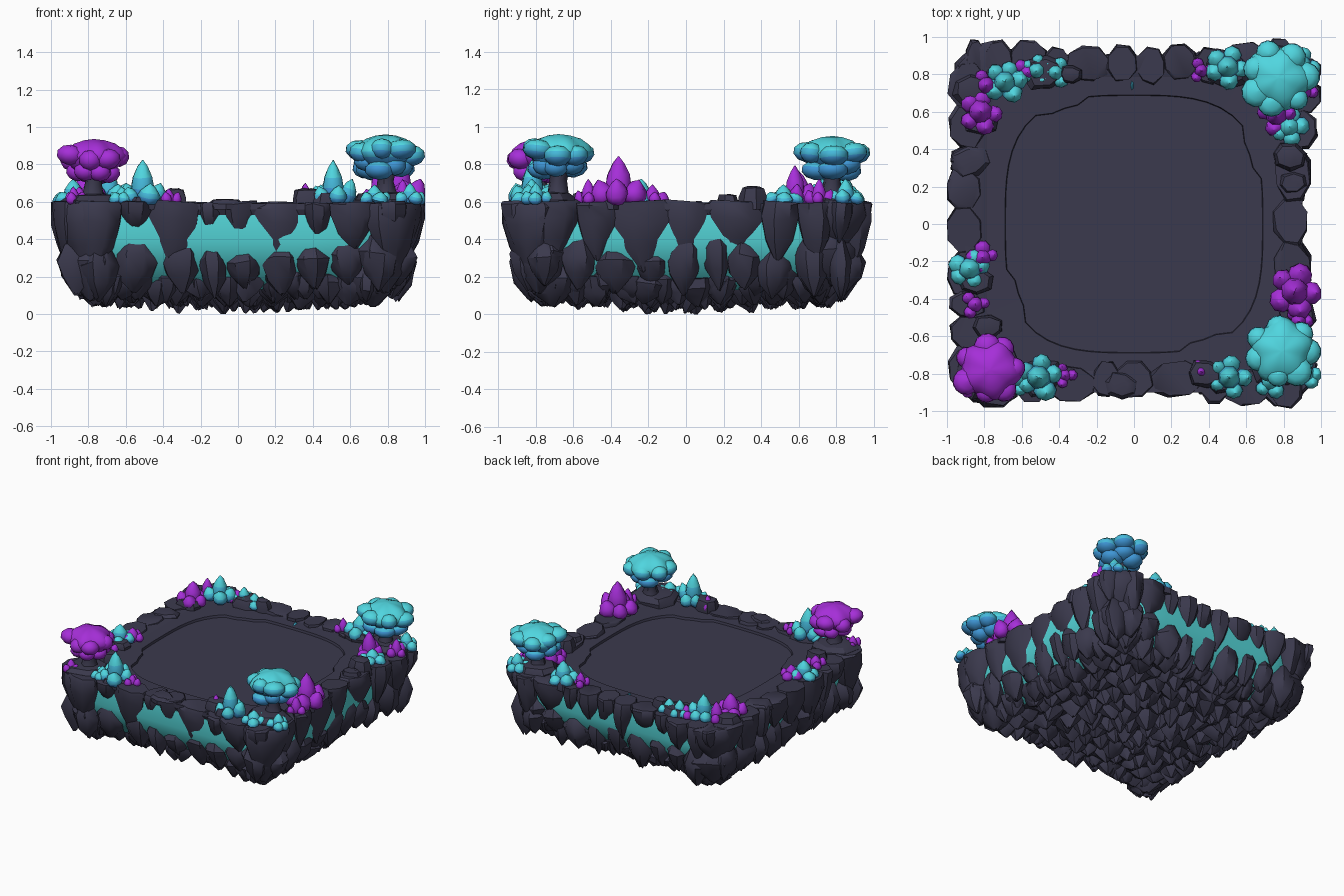
import bpy, bmesh, math, random
from mathutils import Matrix, Vector

random.seed(11)
rnd = random.uniform
if "Cube" in bpy.data.objects:
    bpy.data.objects.remove(bpy.data.objects["Cube"])

# Materials
COLORS = {
    "dark_rock": (0.043, 0.041, 0.074),
    "teal_glow": (0.09, 0.68, 0.7),
    "cyan_leaf": (0.08, 0.67, 0.74),
    "azure_leaf": (0.06, 0.48, 0.7),
    "blue_leaf": (0.05, 0.31, 0.68),
    "purple_leaf": (0.38, 0.028, 0.69),
}
ROCK, GLOW, CYAN, AZURE, BLUE, PURPLE = range(6)
materials = []
for name, rgb in COLORS.items():
    mat = bpy.data.materials.new(name)
    mat.use_nodes = True
    mat.diffuse_color = (*rgb, 1)
    mat.node_tree.nodes["Principled BSDF"].inputs["Base Color"].default_value = (*rgb, 1)
    materials.append(mat)


def place(x, y, z, sx, sy, sz, yaw=0, pitch=0, roll=0):
    return (Matrix.Translation((x, y, z)) @ Matrix.Rotation(yaw, 4, "Z")
            @ Matrix.Rotation(pitch, 4, "X") @ Matrix.Rotation(roll, 4, "Y")
            @ Matrix.Diagonal((sx, sy, sz, 1)))


def loft(bm, mtx, profile, sides, mats, power=2, jitter=0, lobes=0, depth=0):
    """Stack rings from (radius, height) pairs; mats gives a material per band."""
    rings, phase = [], rnd(0, 6)
    for k, (r, z) in enumerate(profile):
        ring = []
        for i in range(sides):
            a = (i + 0.5) * math.tau / sides
            c, s = math.cos(a), math.sin(a)
            q = r / (abs(c) ** power + abs(s) ** power) ** (1 / power)
            q *= 1 + depth * (math.cos(lobes * a + phase) + 0.5 * math.cos(2 * a - phase))
            q *= 1 + rnd(-jitter, jitter)
            p = mtx @ Vector((q * c, q * s, z + (rnd(-jitter, jitter) * 0.4 if k else 0)))
            ring.append(bm.verts.new((max(-1, min(1, p.x)), max(-1, min(1, p.y)), max(0, p.z))))
        rings.append(ring)
    bands = [mats[min(k, len(mats) - 1)] for k in range(len(rings))]
    for k in range(len(rings) - 1):
        for i in range(sides):
            j = (i + 1) % sides
            f = bm.faces.new((rings[k][i], rings[k][j], rings[k + 1][j], rings[k + 1][i]))
            f.material_index = bands[k]
    bm.faces.new(rings[0][::-1]).material_index = bands[0]
    bm.faces.new(rings[-1]).material_index = bands[-1]


def finish(bm, name, angle=45):
    bmesh.ops.recalc_face_normals(bm, faces=bm.faces[:])
    mesh = bpy.data.meshes.new(name)
    bm.to_mesh(mesh)
    bm.free()
    for m in materials:
        mesh.materials.append(m)
    ob = bpy.data.objects.new(name, mesh)
    bpy.context.collection.objects.link(ob)
    bpy.ops.object.select_all(action="DESELECT")
    ob.select_set(True)
    bpy.context.view_layer.objects.active = ob
    bpy.ops.object.shade_smooth_by_angle(angle=math.radians(angle))


# Glowing core and the sunken ground on top
bm = bmesh.new()
loft(bm, Matrix(), [(0.89, 0.53), (0.9, 0.4), (0.87, 0.3), (0.78, 0.17), (0.7, 0.13)], 48,
     [GLOW, GLOW, GLOW, GLOW, ROCK], power=8)
finish(bm, "glowing_core")

bm = bmesh.new()
loft(bm, Matrix(), [(0.88, 0.52), (0.9, 0.56), (0.9, 0.592), (0.82, 0.59), (0.78, 0.578),
                    (0.77, 0.55)], 64, [ROCK], power=8)
finish(bm, "ground_rim", 20)

bm = bmesh.new()
loft(bm, Matrix(), [(0.77, 0.54), (0.76, 0.56), (0.3, 0.56)], 64, [ROCK], power=4)
finish(bm, "sunken_floor", 20)

# Paving ledge joining the round floor to the square rim
bm = bmesh.new()
loops = []
for r, p, z in ((0.79, 8, 0.58), (0.69, 3.2, 0.578), (0.685, 3.2, 0.555)):
    loops.append([])
    for i in range(64):
        a = (i + 0.5) * math.tau / 64
        c, s = math.cos(a), math.sin(a)
        q = r / (abs(c) ** p + abs(s) ** p) ** (1 / p)
        q *= 1 - (0.05 * (i % 16 in (4, 5, 6)) if p < 8 else 0)
        loops[-1].append(bm.verts.new((q * c, q * s, z)))
for outer, inner in zip(loops, loops[1:]):
    for i in range(64):
        j = (i + 1) % 64
        bm.faces.new((outer[i], outer[j], inner[j], inner[i]))
finish(bm, "ground_ledge")

# Hanging wall rocks in three rows; the wall bows inward mid-side: front, left, back, right
SHIELD = [(0.92, 0), (1, -0.05), (1, -0.3), (0.68, -0.66), (0.12, -1)]
DIAMOND = [(0.15, 0), (0.62, -0.16), (1, -0.45), (0.78, -0.74), (0.12, -1)]
BOW = (0.06, 0.045, 0.05, 0.0)


def wall_row(name, profile, radius, depth, top, tip, widths, reach):
    bm = bmesh.new()
    for side in range(4):
        turn = Matrix.Rotation(side * math.pi / 2, 4, "Z")
        x = -reach
        while x < reach - 0.04:
            w = min(rnd(*widths), reach - x + 0.03)
            z, mid = rnd(*top), x + w / 2
            y = BOW[side] * max(0, 1 - mid * mid * 1.6) - radius + rnd(-0.015, 0.02)
            m = place(mid, y, z, w * 0.54, depth, z - rnd(*tip), rnd(-0.15, 0.15), 0, rnd(-0.08, 0.08))
            loft(bm, turn @ m, profile, 8, [ROCK], power=3, jitter=0.1)
            x += w
        z = rnd(*top)
        corner = place(0, -radius * 1.31, z, 0.16, depth * 1.1, z - rnd(*tip))
        loft(bm, turn @ Matrix.Rotation(math.pi / 4, 4, "Z") @ corner, profile, 8, [ROCK],
             power=3, jitter=0.08)
    finish(bm, name, 38)


wall_row("upper_wall_rocks", SHIELD, 0.9, 0.095, (0.592, 0.604), (0.22, 0.44), (0.12, 0.3), 0.86)
wall_row("middle_wall_rocks", DIAMOND, 0.85, 0.1, (0.38, 0.53), (0.07, 0.16), (0.14, 0.23), 0.84)
wall_row("lower_wall_rocks", DIAMOND, 0.77, 0.1, (0.27, 0.34), (0.04, 0.1), (0.1, 0.18), 0.77)

# Rock points covering the underside
bm = bmesh.new()
COUNT, STEP = 12, 0.13
for i in range(COUNT):
    for j in range(COUNT):
        x = (i - (COUNT - 1) / 2) * STEP + rnd(-0.03, 0.03)
        y = (j - (COUNT - 1) / 2) * STEP + rnd(-0.03, 0.03)
        tip = 0.08 * max(abs(x), abs(y)) + rnd(-0.02, 0.025)
        m = place(x, y, 0.2, rnd(0.075, 0.11), rnd(0.075, 0.11), 0.2 - tip, rnd(0, 3),
                  rnd(-0.25, 0.25), rnd(-0.25, 0.25))
        loft(bm, m, SHIELD, 6, [ROCK], jitter=0.12)
finish(bm, "underside_rocks", 38)

# Boulders resting on the rim: x, y, size, height
bm = bmesh.new()
for x, y, size, h in ((0.38, -0.8, 0.09, 0.07), (0.47, -0.84, 0.08, 0.05), (0.83, 0.36, 0.09, 0.08),
                      (0.85, 0.22, 0.07, 0.04), (-0.34, 0.8, 0.06, 0.07), (-0.48, 0.81, 0.11, 0.05),
                      (-0.87, 0.72, 0.1, 0.05), (-0.82, 0.55, 0.09, 0.04), (-0.78, -0.55, 0.08, 0.05),
                      (0.78, -0.72, 0.17, 0.05), (0.78, 0.78, 0.17, 0.05), (-0.78, -0.78, 0.17, 0.04),
                      (-0.85, -0.3, 0.09, 0.03), (0.5, 0.83, 0.12, 0.04), (0.85, -0.4, 0.09, 0.04),
                      (-0.5, -0.82, 0.12, 0.03), (-0.07, -0.86, 0.09, 0.015), (-0.88, 0.33, 0.1, 0.01)):
    loft(bm, place(x, y, 0.56, size, size * 0.8, h + 0.04, rnd(-0.4, 0.4)),
         [(1, 0), (1, 0.55), (0.8, 0.95), (0.4, 1)], 7, [ROCK], power=3, jitter=0.1)
finish(bm, "rim_boulders", 35)

# Small glowing chip at the back
bm = bmesh.new()
loft(bm, place(-0.01, 0.74, 0.575, 0.01, 0.03, 0.02), [(1, 0), (0.3, 1)], 5, [AZURE])
finish(bm, "glowing_chip")

# Mushroom trees: trunk, bowl-shaped cap, lumpy crown lobes and low skirt lobes
CAP = [(0.25, 0), (0.6, 0.15), (0.85, 0.4), (0.92, 0.55), (0.82, 0.72), (0.6, 0.88), (0.3, 0.97), (0.04, 1)]
BALL = [(0.05, -1), (0.6, -0.8), (0.95, -0.3), (0.95, 0.3), (0.6, 0.8), (0.05, 1)]


def tree(name, x, y, radius, low, high, crown, skirt):
    bm = bmesh.new()
    loft(bm, place(x, y, 0.56, 1, 1, high - 0.64), [(0.1, 0), (0.06, 0.25), (0.042, 0.5), (0.06, 0.8),
                                                   (0.1, 1)], 9, [ROCK], jitter=0.12)
    finish(bm, name + "_trunk")
    bm = bmesh.new()
    loft(bm, place(x, y, low + 0.02, radius * 0.9, radius * 0.9, high - low - 0.02, rnd(0, 6)), CAP, 40,
         crown, lobes=5, depth=0.08)
    for count, reach, size, lift, thick, mats in ((7, 0.68, 0.36, 0.56, 0.055, crown),
                                                  (6, 0.45, 0.36, 0.22, 0.05, skirt)):
        for i in range(count):
            a = (i + rnd(-0.2, 0.2)) * math.tau / count
            d, s = radius * reach * rnd(0.9, 1.12), radius * size * rnd(0.85, 1.2)
            z = low + (high - low) * (lift + rnd(-0.1, 0.1))
            loft(bm, place(x + d * math.cos(a), y + d * math.sin(a), z, s, s, thick, a, 0, -0.15),
                 BALL, 12, mats)
    finish(bm, name + "_cap", 60)


CROWN, SKIRT = [BLUE, BLUE, AZURE, CYAN], [BLUE, BLUE, BLUE, AZURE]
tree("front_left_tree", 0.79, -0.68, 0.2, 0.74, 0.96, CROWN, SKIRT)
tree("back_left_tree", 0.77, 0.78, 0.2, 0.73, 0.95, CROWN, SKIRT)
tree("front_right_tree", -0.77, -0.78, 0.19, 0.72, 0.935, [PURPLE], [PURPLE])

# Bud clusters: one tall pointed bud with plump short ones leaning out around it
BUD = [(0.5, 0), (0.85, 0.15), (1, 0.38), (0.84, 0.62), (0.45, 0.85), (0.04, 1)]


def cluster(name, x, y, top, r, mats, count=5):
    bm = bmesh.new()
    loft(bm, place(x, y, 0.58, r, r, top - 0.58), BUD, 8, mats, jitter=0.06)
    for i in range(count):
        a = i * math.tau / count + rnd(-0.3, 0.3)
        s = r * rnd(0.7, 0.95)
        m = place(x + math.cos(a) * r, y + math.sin(a) * r, 0.59, s, s,
                  max(0.065, (top - 0.57) * rnd(0.35, 0.55)), a, 0, 0.3)
        loft(bm, m, BUD, 8, mats, jitter=0.06)
    finish(bm, name, 55)


BUDS = [BLUE, BLUE, AZURE, CYAN]
for i, (x, y, top, r) in enumerate((
        (-0.51, -0.82, 0.82, 0.065), (0.51, -0.82, 0.82, 0.06), (0.73, -0.84, 0.69, 0.05),
        (0.92, -0.8, 0.7, 0.045), (-0.88, -0.24, 0.72, 0.06), (-0.69, 0.76, 0.78, 0.06),
        (-0.52, 0.82, 0.71, 0.045), (-0.42, 0.81, 0.69, 0.045), (0.5, 0.84, 0.76, 0.06),
        (0.83, 0.52, 0.69, 0.055), (-0.62, -0.83, 0.68, 0.045), (0.9, 0.85, 0.72, 0.05))):
    cluster(f"cyan_buds_{i + 1}", x, y, top, r, BUDS)
for i, (x, y, top, r, n) in enumerate((
        (0.86, -0.36, 0.84, 0.075, 5), (0.76, 0.58, 0.79, 0.055, 4), (0.36, -0.79, 0.7, 0.033, 3),
        (0.36, 0.82, 0.7, 0.035, 3), (-0.37, -0.81, 0.67, 0.033, 3), (-0.81, -0.18, 0.69, 0.045, 4),
        (-0.85, -0.43, 0.68, 0.042, 3), (-0.82, 0.6, 0.76, 0.065, 5), (-0.79, 0.74, 0.74, 0.045, 3),
        (-0.57, 0.81, 0.68, 0.04, 3), (0.91, 0.71, 0.72, 0.04, 4), (0.88, -0.52, 0.72, 0.04, 3),
        (-0.88, -0.86, 0.68, 0.035, 3))):
    cluster(f"purple_buds_{i + 1}", x, y, top, r, [PURPLE], n)
